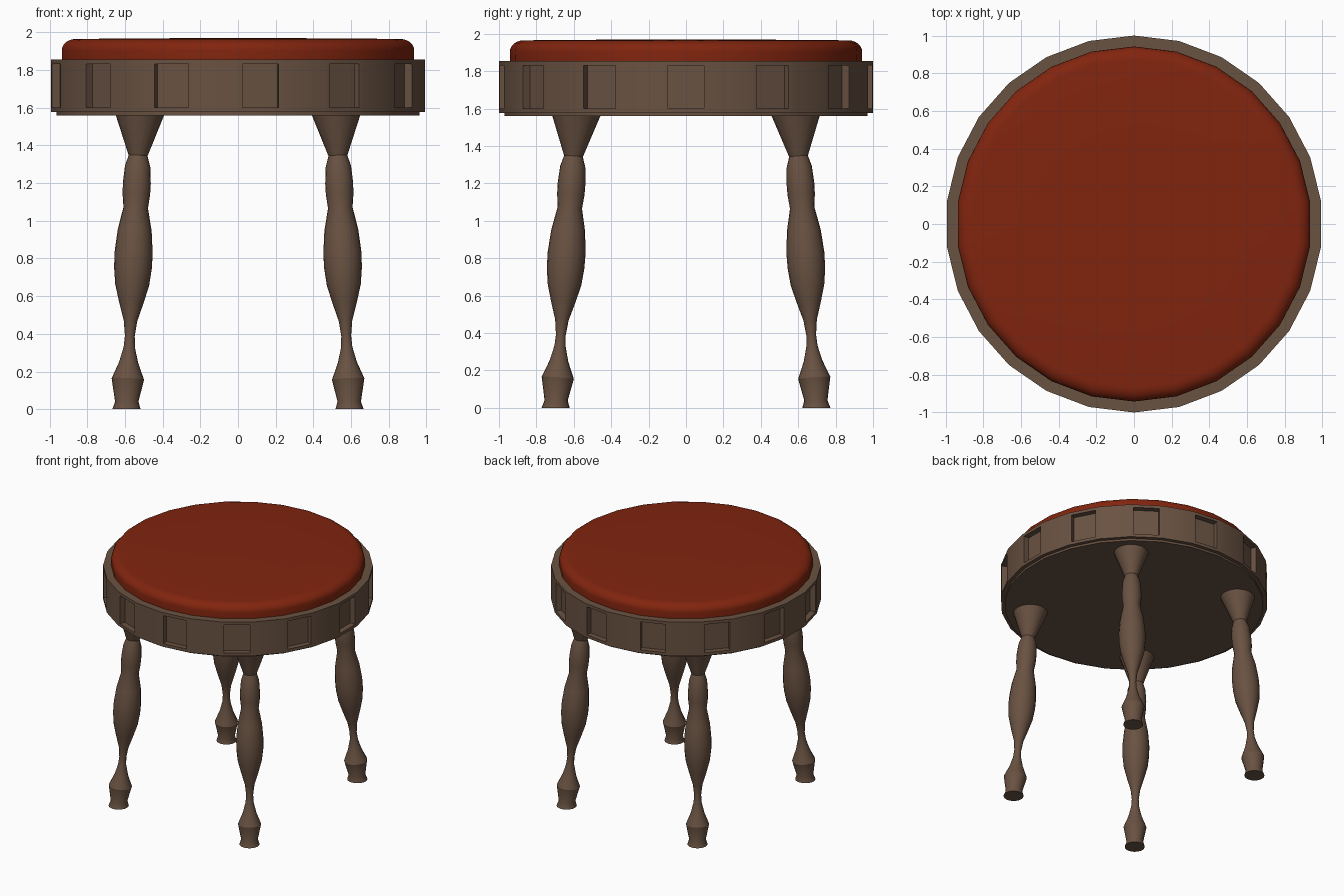
import bpy
import bmesh
from math import pi, sin, cos, atan2, radians

cube = bpy.data.objects.get("Cube")
if cube:
    bpy.data.objects.remove(cube, do_unlink=True)

SIDES = 26
PANELS = 13


def material(name, colour):
    mat = bpy.data.materials.new(name)
    mat.use_nodes = True
    mat.diffuse_color = colour
    mat.node_tree.nodes["Principled BSDF"].inputs["Base Color"].default_value = colour
    return mat


def lathe(profile, sides, start=0.0):
    """Turn (radius, height) points, listed bottom to top, into a closed solid."""
    bm = bmesh.new()
    rings = []
    for r, z in profile:
        angles = [start + 2 * pi * k / sides for k in range(sides)]
        rings.append([bm.verts.new((r * cos(a), r * sin(a), z)) for a in angles])
    for low, high in zip(rings, rings[1:]):
        for k in range(sides):
            n = (k + 1) % sides
            bm.faces.new((low[k], low[n], high[n], high[k]))
    bm.faces.new(rings[0][::-1])
    bm.faces.new(rings[-1])
    bm.normal_update()
    return bm


def finish(bm, name, mat, angle=30):
    mesh = bpy.data.meshes.new(name)
    bm.to_mesh(mesh)
    bm.free()
    mesh.materials.append(mat)
    obj = bpy.data.objects.new(name, mesh)
    bpy.context.collection.objects.link(obj)
    bpy.ops.object.select_all(action="DESELECT")
    obj.select_set(True)
    bpy.context.view_layer.objects.active = obj
    bpy.ops.object.shade_smooth_by_angle(angle=radians(angle))
    return obj


wood = material("brown wood", (0.141, 0.084, 0.054, 1))
leather = material("red leather", (0.22, 0.018, 0.0045, 1))

# Seat frame with a sunken panel on every other side
bm = lathe([(0.97, 1.56), (0.97, 1.577), (1.0, 1.577), (1.0, 1.855)], SIDES, -pi / SIDES)
panels = []
for face in bm.faces:
    turn = atan2(face.normal.y, face.normal.x) * PANELS / (2 * pi)
    tall = 1.6 < face.calc_center_median().z < 1.8
    if tall and abs(turn - round(turn)) < 0.1:
        panels.append(face)
bmesh.ops.inset_individual(bm, faces=panels, thickness=0.034)
sunk = bmesh.ops.extrude_discrete_faces(bm, faces=panels)["faces"]
bm.normal_update()
for face in sunk:
    bmesh.ops.translate(bm, verts=face.verts, vec=face.normal * -0.045)
finish(bm, "seat_frame", wood)

# Padded cushion with a rolled rim
rim = [(0.94, 1.84), (0.942, 1.905)]
for step in range(1, 7):
    a = step / 6 * pi / 2
    rim.append((0.867 + 0.075 * cos(a), 1.905 + 0.06 * sin(a)))
rim += [(0.5, 1.968), (0.1, 1.97)]
finish(lathe(rim, SIDES, -pi / SIDES), "cushion", leather, 40)

# Four turned legs, splayed outwards, with level ends
LEG = [(0.075, 0), (0.062, 0.04), (0.086, 0.16), (0.05, 0.25), (0.03, 0.33),
       (0.026, 0.39), (0.036, 0.47), (0.066, 0.57), (0.09, 0.66), (0.1, 0.75),
       (0.101, 0.83), (0.09, 0.95), (0.065, 1.07), (0.073, 1.14),
       (0.074, 1.2), (0.067, 1.29), (0.05, 1.345), (0.13, 1.565)]
FOOT_X, FOOT_Y = 0.592, 0.697
LEAN_X, LEAN_Y = -0.046, -0.071

for end, sy in (("front", -1), ("back", 1)):
    for side, sx in (("left", 1), ("right", -1)):
        bm = lathe(LEG, 20)
        for v in bm.verts:
            x, y, z = v.co
            v.co.x = x + sx * (FOOT_X + LEAN_X * z)
            v.co.y = y + sy * (FOOT_Y + LEAN_Y * z)
            if 0.1 < z < 1.5:
                v.co.z -= x * sx * LEAN_X + y * sy * LEAN_Y
        finish(bm, f"{end}_{side}_leg", wood)
